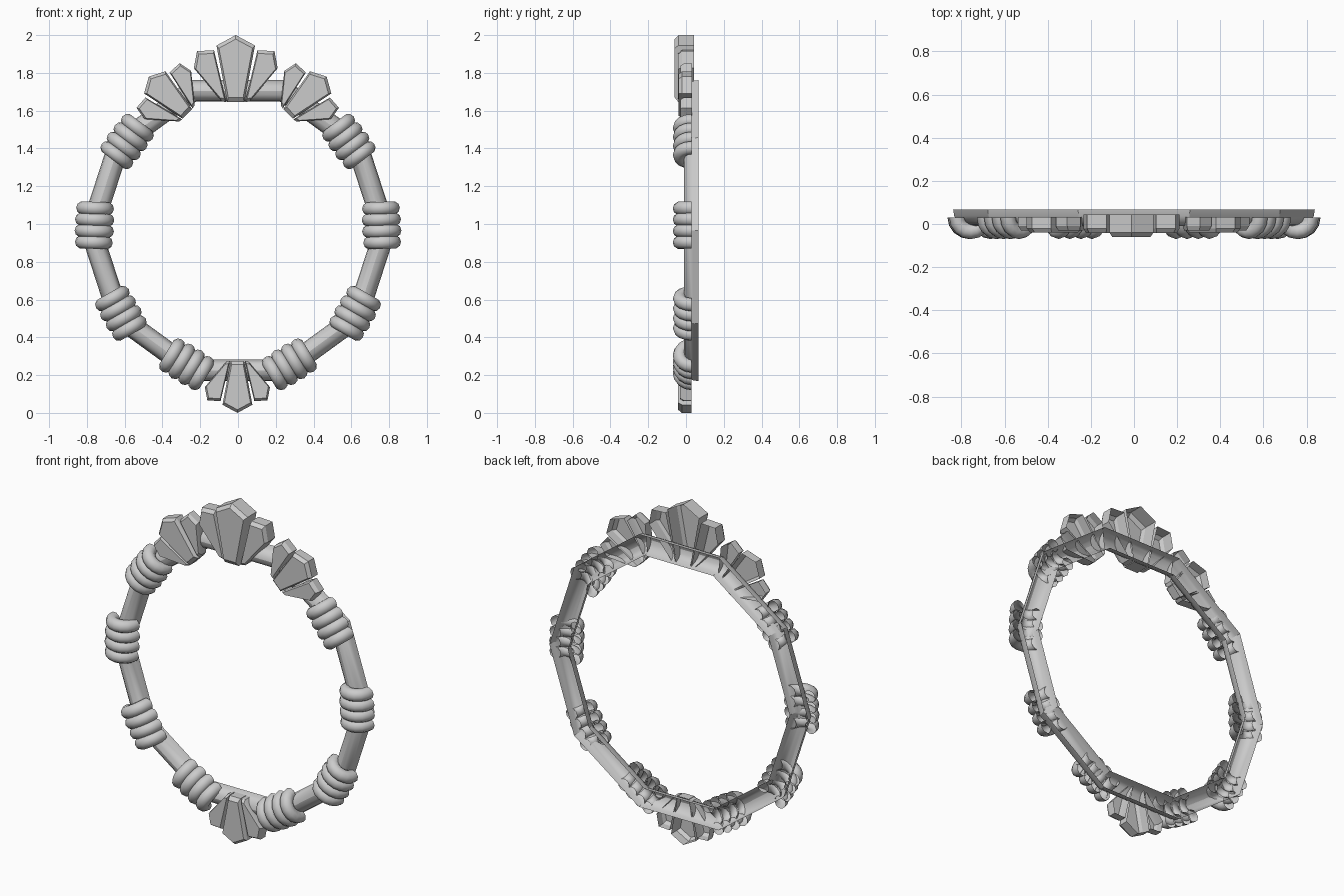
import bpy, bmesh
from math import pi, cos, sin, radians
from mathutils import Matrix, Vector

if "Cube" in bpy.data.objects:
    bpy.data.objects.remove(bpy.data.objects["Cube"])

CZ = 0.965        # height of the hoop centre


def finish(name, bm, angle=40):
    bmesh.ops.recalc_face_normals(bm, faces=bm.faces[:])
    me = bpy.data.meshes.new(name)
    bm.to_mesh(me)
    bm.free()
    ob = bpy.data.objects.new(name, me)
    bpy.context.collection.objects.link(ob)
    bpy.ops.object.select_all(action='DESELECT')
    ob.select_set(True)
    bpy.context.view_layer.objects.active = ob
    bpy.ops.object.shade_smooth_by_angle(angle=radians(angle))
    return ob


def loft(bm, rows, close_rows=False, close_cols=False):
    """Skin a grid of points with quads."""
    vs = [[bm.verts.new(p) for p in r] for r in rows]
    n, m = len(vs), len(vs[0])
    for i in range(n if close_rows else n - 1):
        for j in range(m if close_cols else m - 1):
            a, b = vs[i], vs[(i + 1) % n]
            k = (j + 1) % m
            bm.faces.new((a[j], a[k], b[k], b[j]))
    return vs


def place(x, z, angle):
    """Local x across, local z up, turned in the front plane."""
    return Matrix.Translation((x, 0, z)) @ Matrix.Rotation(-radians(angle), 4, 'Y')


# Ten-sided hoop: half-tube section, open at the back
bm = bmesh.new()
section = [(0.057 * cos(pi * j / 8), 0.067 - 0.077 * sin(pi * j / 8)) for j in range(9)]
rows = []
for i in range(10):
    t = i * pi / 5
    rows.append([Vector(((0.74 + u) / cos(pi / 10) * cos(t), y,
                         CZ + (0.74 + u) / cos(pi / 10) * sin(t))) for u, y in section])
loft(bm, rows, close_rows=True)
finish("hoop", bm, 30)


# Wrapped coil: four rounded half-ring ribs
def coil(name, x, z, angle):
    bm = bmesh.new()
    for k in range(4):
        off = (k - 1.5) * 0.06
        a = 0.068 if k in (1, 2) else 0.064
        rows = []
        for i in range(9):
            t = pi * i / 8
            row = []
            for j in range(10):
                p = 2 * pi * j / 10
                r = 0.036 * cos(p)
                row.append(Vector(((a + r) * cos(t), 0.03 - (0.064 + r) * sin(t),
                                   off + 0.036 * sin(p))))
            rows.append(row)
        loft(bm, rows, close_cols=True)
    bm.transform(place(x, z, angle))
    finish(name, bm, 50)


for label, x, z, ang in (("upper", 0.587, 1.437, 37), ("middle", 0.76, 0.993, 2),
                         ("lower", 0.62, 0.527, -30), ("bottom", 0.272, 0.257, -59)):
    coil(label + "_coil_right", x, z, ang)
    coil(label + "_coil_left", -x, z, -ang)


# Fan of three bevelled petals, open at the back
CENTRE = [(-0.045, 0), (0.045, 0), (0.102, 0.3), (0, 0.355), (-0.102, 0.3)]
SIDE = [(0.05, 0), (0.075, 0.005), (0.222, 0.18), (0.205, 0.27), (0.115, 0.275)]


def petal(bm, outline, front, back, mat, s):
    c = sum((Vector(p) for p in outline), Vector((0, 0))) / len(outline)
    rows = []
    for y, shrink in ((back, 1.0), (front + 0.02, 1.0), (front, 0.87)):
        row = []
        for p in outline:
            q = c + (Vector(p) - c) * shrink
            row.append(mat @ Vector((q.x * s, y, q.y * s)))
        rows.append(row)
    vs = loft(bm, rows, close_cols=True)
    bm.faces.new(vs[-1])


def fan(name, x, z, angle, s, front, side_front, back):
    bm = bmesh.new()
    mat = place(x, z, angle)
    petal(bm, CENTRE, front, back, mat, s)
    petal(bm, SIDE, side_front, back, mat, s)
    petal(bm, [(-u, v) for u, v in reversed(SIDE)], side_front, back, mat, s)
    finish(name, bm, 15)


fan("top_fan", -0.012, 1.645, 0, 1.0, -0.06, -0.042, 0.043)
fan("left_fan", -0.268, 1.583, 46, 0.8, -0.04, -0.03, 0.032)
fan("right_fan", 0.265, 1.583, -46, 0.8, -0.04, -0.03, 0.032)
fan("bottom_fan", -0.003, 0.276, 180, 0.777, -0.042, -0.033, 0.03)
